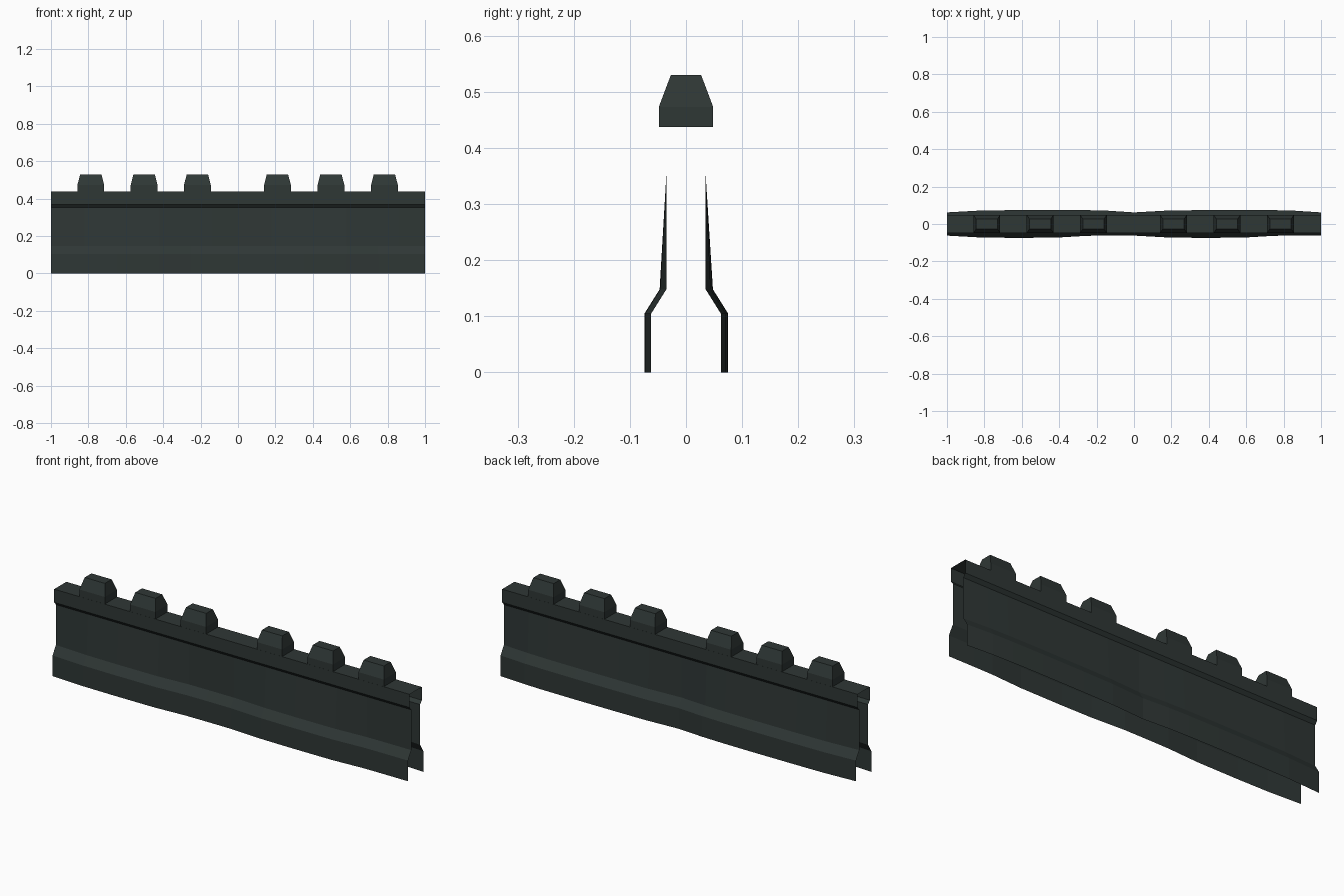
import bpy, bmesh

if "Cube" in bpy.data.objects:
    bpy.data.objects.remove(bpy.data.objects["Cube"])

stone = bpy.data.materials.new("dark_slate")
stone.diffuse_color = (0.028, 0.038, 0.036, 1)
stone.use_nodes = True
stone.node_tree.nodes["Principled BSDF"].inputs["Base Color"].default_value = stone.diffuse_color


def finish(bm, name):
    mesh = bpy.data.meshes.new(name)
    bm.to_mesh(mesh)
    bm.free()
    mesh.materials.append(stone)
    obj = bpy.data.objects.new(name, mesh)
    bpy.context.collection.objects.link(obj)
    return obj


# Half cross-section from foot to cap: (half width, height, bulge share)
HALF = [(0.062, 0, 1), (0.062, 0.105, 1), (0.035, 0.148, 1),
        (0.035, 0.353, 0), (0.049, 0.37, 0), (0.049, 0.437, 0)]

# Bulge along one wall section: (position, front bulge, back bulge)
BULGE = [(0, 0, 0), (0.18, 0.010, 0.010), (0.35, 0.012, 0.012),
         (0.58, 0.011, 0.013), (0.75, 0.001, 0.012), (0.86, 0, 0.009), (1, 0, 0)]


# Open, hollow wall shell: two repeated bulging sections swept along x
bm = bmesh.new()
stations = [(u - 1, f, b) for u, f, b in BULGE] + [(u, f, b) for u, f, b in BULGE[1:]]
rows = []
for x, f, b in stations:
    row = [bm.verts.new((x, -(w + k * f), z)) for w, z, k in HALF]
    row += [bm.verts.new((x, w + k * b, z)) for w, z, k in reversed(HALF)]
    rows.append(row)
for r0, r1 in zip(rows, rows[1:]):
    for i in range(len(r0) - 1):
        bm.faces.new((r0[i], r1[i], r1[i + 1], r0[i + 1]))
finish(bm, "wall_shell")

# Merlons: short straight block with a tapered top, open underneath
for n, cx in enumerate((-0.787, -0.502, -0.217, 0.211, 0.497, 0.783)):
    bm = bmesh.new()
    rings = []
    for hx, hy, z in ((0.0715, 0.0485, 0.437), (0.0715, 0.0485, 0.473), (0.057, 0.027, 0.53)):
        rings.append([bm.verts.new((cx + sx * hx, sy * hy, z))
                      for sx, sy in ((-1, -1), (1, -1), (1, 1), (-1, 1))])
    for a, b in zip(rings, rings[1:]):
        for i in range(4):
            j = (i + 1) % 4
            bm.faces.new((a[i], a[j], b[j], b[i]))
    bm.faces.new(rings[-1])
    finish(bm, f"merlon_{n + 1}")
